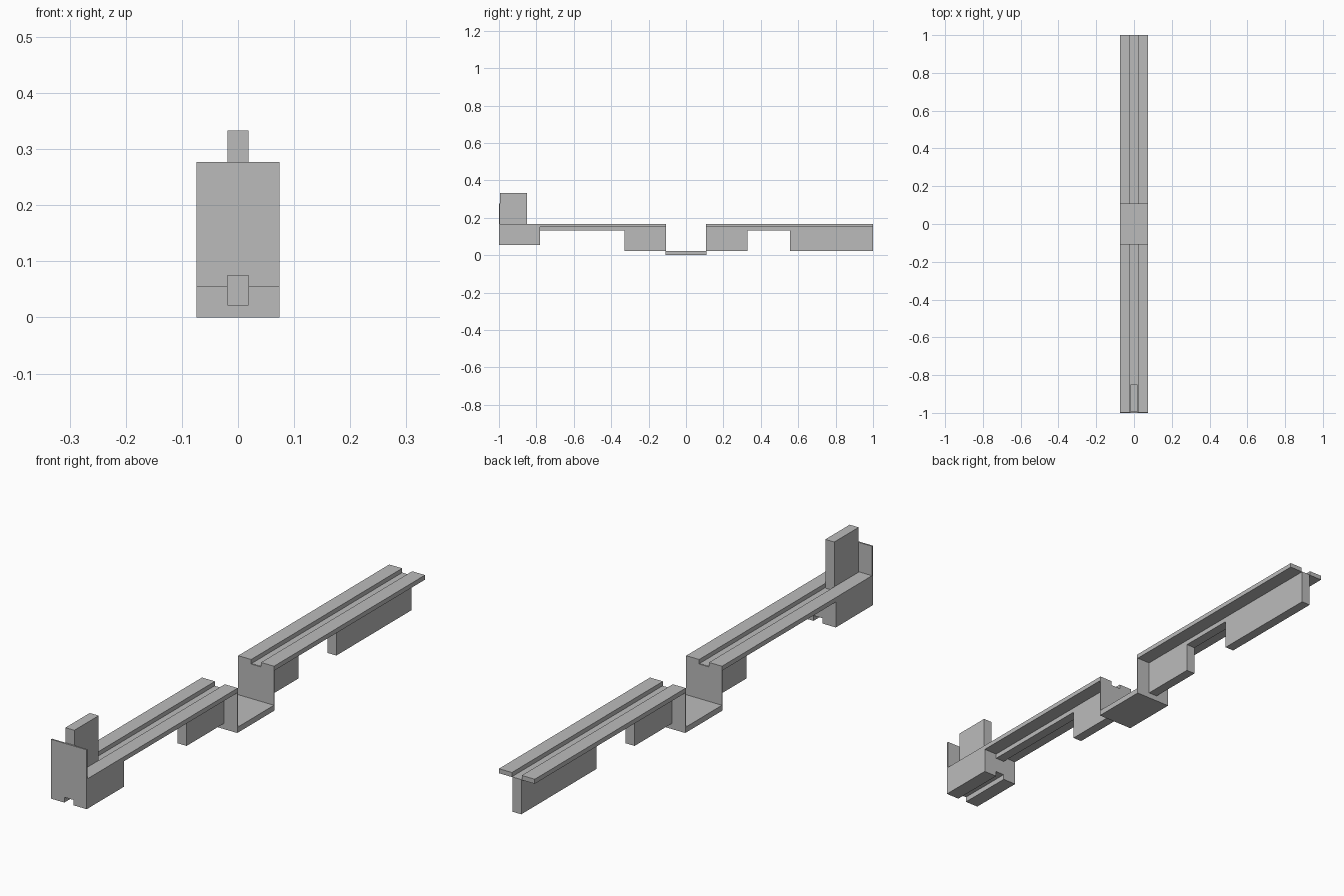
import bpy
import bmesh

cube = bpy.data.objects.get("Cube")
if cube:
    bpy.data.objects.remove(cube, do_unlink=True)

grey = bpy.data.materials.new("mid_grey")
grey.use_nodes = True
colour = (0.5, 0.5, 0.5, 1)
grey.diffuse_color = colour
grey.node_tree.nodes["Principled BSDF"].inputs["Base Color"].default_value = colour

W = 0.074       # half width of the rails
G = 0.0185      # half width of groove, web and fin
TOP = 0.167     # running surface
LEDGE = 0.15    # groove floor, underside of flanges
RIB = 0.132     # underside of the centre rib
FOOT = 0.021    # underside of the webs
GAP = 0.11      # half length of the dropped middle


def extrude(name, profile, y0, y1):
    """Sweep an x-z outline along y."""
    bm = bmesh.new()
    face = bm.faces.new([bm.verts.new((x, y0, z)) for x, z in profile])
    swept = bmesh.ops.extrude_face_region(bm, geom=[face])["geom"]
    moved = [v for v in swept if isinstance(v, bmesh.types.BMVert)]
    bmesh.ops.translate(bm, verts=moved, vec=(0, y1 - y0, 0))
    bmesh.ops.recalc_face_normals(bm, faces=bm.faces)
    mesh = bpy.data.meshes.new(name)
    bm.to_mesh(mesh)
    bm.free()
    mesh.materials.append(grey)
    obj = bpy.data.objects.new(name, mesh)
    bpy.context.collection.objects.link(obj)
    return obj


def mirrored(right):
    """Complete a symmetric outline from its +x half."""
    return right + [(-x, z) for x, z in reversed(right)]


def box(name, half, y0, y1, z0, z1):
    return extrude(name, mirrored([(half, z0), (half, z1)]), y0, y1)


# Grooved rails: two flanges joined by a rib under the groove
rail = mirrored([(G, RIB), (G, LEDGE), (W, LEDGE), (W, TOP), (G + 0.002, TOP),
                 (G + 0.002, LEDGE + 0.001)])
extrude("front_rail", rail, -0.994, -GAP)
extrude("back_rail", rail, GAP, 1.0)

# Webs hanging below the rails
box("front_web", G, -0.33, -GAP, FOOT, RIB)
box("back_inner_web", G, GAP, 0.33, FOOT, RIB)
box("back_outer_web", G, 0.555, 1.0, FOOT, RIB)

# Dropped middle: floor plate with a notched wall at each end
box("middle_floor", W, -GAP, GAP, 0, FOOT)
wall = mirrored([(W, FOOT), (W, TOP), (G + 0.002, TOP), (G + 0.002, LEDGE)])
extrude("middle_front_wall", wall, -GAP, -GAP + 0.003)
extrude("middle_back_wall", wall, GAP - 0.003, GAP)

# Front block with a slot along its underside
block = mirrored([(G, 0.075), (G, 0.055), (W, 0.055), (W, LEDGE)])
extrude("front_block", block, -1.0, -0.78)

# Upright end plate and the fin standing in the groove behind it
box("end_plate", W, -1.0, -0.994, LEDGE, 0.277)
box("fin", G, -0.994, -0.85, LEDGE, 0.333)
